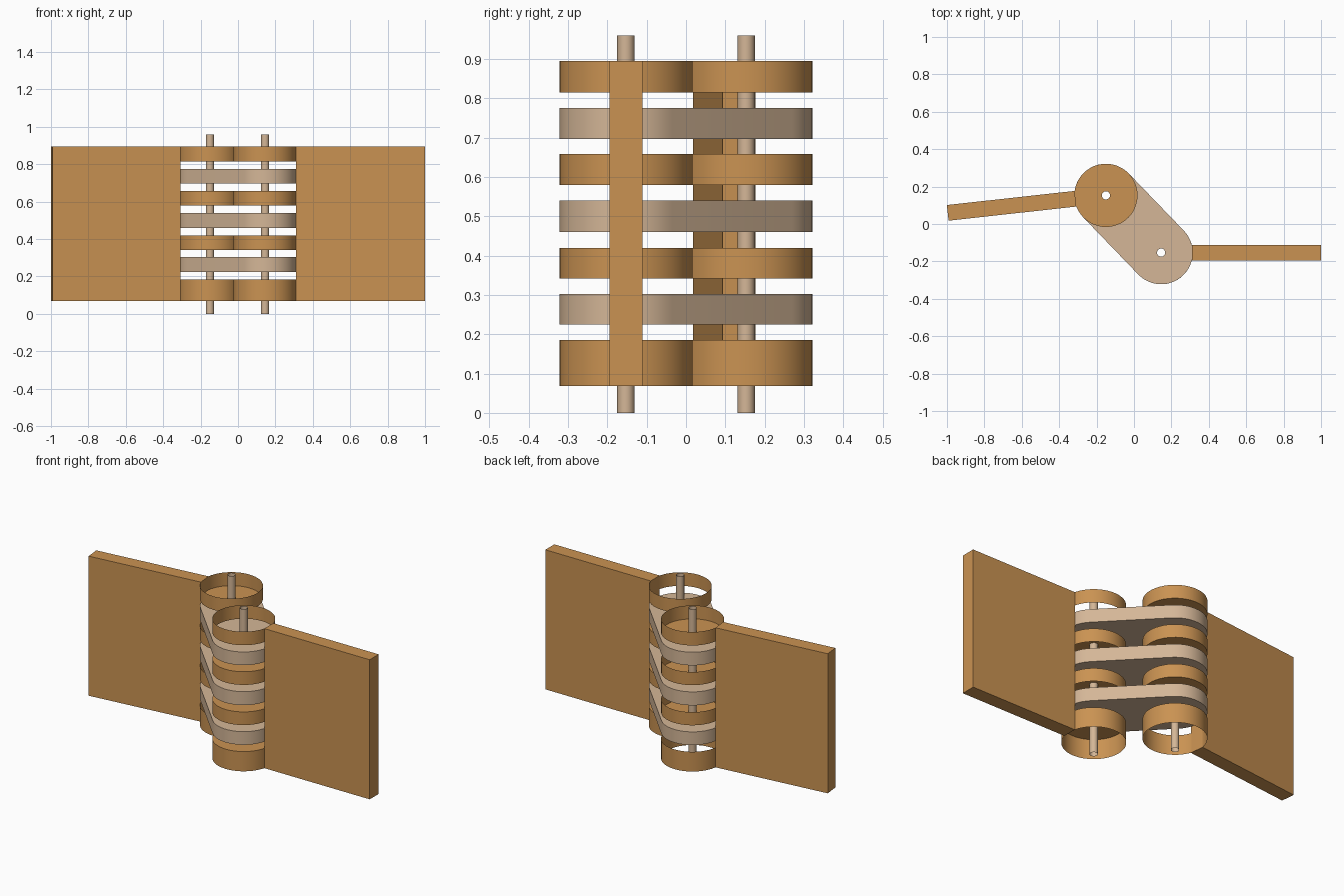
import bpy, bmesh, math
from mathutils import Matrix, Vector

cube = bpy.data.objects.get("Cube")
if cube:
    bpy.data.objects.remove(cube, do_unlink=True)


def material(name, color):
    m = bpy.data.materials.new(name)
    m.use_nodes = True
    m.diffuse_color = color
    m.node_tree.nodes["Principled BSDF"].inputs["Base Color"].default_value = color
    return m


wood = material("warm_wood", (0.59, 0.29, 0.085, 1))
tan = material("pale_tan", (0.66, 0.47, 0.31, 1))

LEFT, RIGHT = Vector((-0.15, 0.153)), Vector((0.145, -0.153))
RADIUS, PIN = 0.169, 0.022
LOW, HIGH = 0.068, 0.895


def arc(center, radius, start, sweep, steps):
    return [center + radius * Vector((math.cos(start + sweep * i / steps),
                                      math.sin(start + sweep * i / steps)))
            for i in range(steps + 1)]


def circle(center, radius, steps=48):
    return arc(center, radius, 0, math.tau, steps)[:-1]


def finish(bm, name, mat, smooth=True):
    mesh = bpy.data.meshes.new(name)
    bm.to_mesh(mesh)
    bm.free()
    mesh.materials.append(mat)
    ob = bpy.data.objects.new(name, mesh)
    bpy.context.collection.objects.link(ob)
    if smooth:
        bpy.ops.object.select_all(action='DESELECT')
        ob.select_set(True)
        bpy.context.view_layer.objects.active = ob
        bpy.ops.object.shade_smooth_by_angle(angle=math.radians(30))
    return ob


def add_loop(bm, points, z):
    verts = [bm.verts.new((p.x, p.y, z)) for p in points]
    return verts, [bm.edges.new((v, verts[(i + 1) % len(verts)]))
                   for i, v in enumerate(verts)]


def sheet(name, mat, outline, z0, z1, holes=(), bottom=False, top=False):
    """Upright wall along an outline, with optional pierced end caps."""
    bm = bmesh.new()
    loops = []
    for z, capped, up in ((z0, bottom, -1), (z1, top, 1)):
        verts, edges = add_loop(bm, outline, z)
        loops.append(verts)
        if capped:
            for hole in holes:
                edges = edges + add_loop(bm, hole, z)[1]
            bmesh.ops.triangle_fill(bm, edges=edges, use_beauty=True,
                                    normal=(0, 0, up))
    n = len(outline)
    for i in range(n):
        j = (i + 1) % n
        bm.faces.new((loops[0][i], loops[0][j], loops[1][j], loops[1][i]))
    bmesh.ops.recalc_face_normals(bm, faces=bm.faces)
    return finish(bm, name, mat)


# Knuckle rings: (bottom, top) heights from the base up
levels = [(LOW, 0.185), (0.342, 0.42), (0.58, 0.658), (0.815, HIGH)]
for i, (z0, z1) in enumerate(levels):
    sheet(f"left_knuckle_{i + 1}", wood, circle(LEFT, RADIUS), z0, z1,
          [circle(LEFT, PIN, 16)], bottom=i > 0)
    sheet(f"right_knuckle_{i + 1}", wood, circle(RIGHT, RADIUS), z0, z1,
          [circle(RIGHT, PIN, 16)], top=i < 3)

# Rounded links joining both pins
axis = RIGHT - LEFT
angle = math.atan2(axis.y, axis.x)
stadium = (arc(RIGHT, RADIUS, angle - math.pi / 2, math.pi, 24)
           + arc(LEFT, RADIUS, angle + math.pi / 2, math.pi, 24))
pin_holes = [circle(LEFT, PIN, 16), circle(RIGHT, PIN, 16)]
for i, (z0, z1) in enumerate([(0.225, 0.303), (0.46, 0.54), (0.697, 0.775)]):
    sheet(f"link_{i + 1}", tan, stadium, z0, z1, pin_holes, bottom=True, top=True)

# Hollow hinge pins
for side, center in (("left", LEFT), ("right", RIGHT)):
    sheet(f"{side}_pin", tan, circle(center, PIN, 16), 0, 0.96)


# Flat leaves, each pointing away from its own pin
def leaf(name, center, turn, length):
    start, thick = 0.164, 0.084
    bm = bmesh.new()
    bmesh.ops.create_cube(bm, size=1)
    bmesh.ops.scale(bm, vec=(length - start, thick, HIGH - LOW), verts=bm.verts)
    bmesh.ops.translate(bm, vec=((length + start) / 2, 0, (HIGH + LOW) / 2),
                        verts=bm.verts)
    bmesh.ops.transform(bm, verts=bm.verts,
                        matrix=Matrix.Translation((center.x, center.y, 0))
                        @ Matrix.Rotation(turn, 4, 'Z'))
    finish(bm, name, wood, smooth=False)


leaf("right_leaf", RIGHT, 0, 0.855)
leaf("left_leaf", LEFT, math.pi + math.radians(6.3), 0.851)
